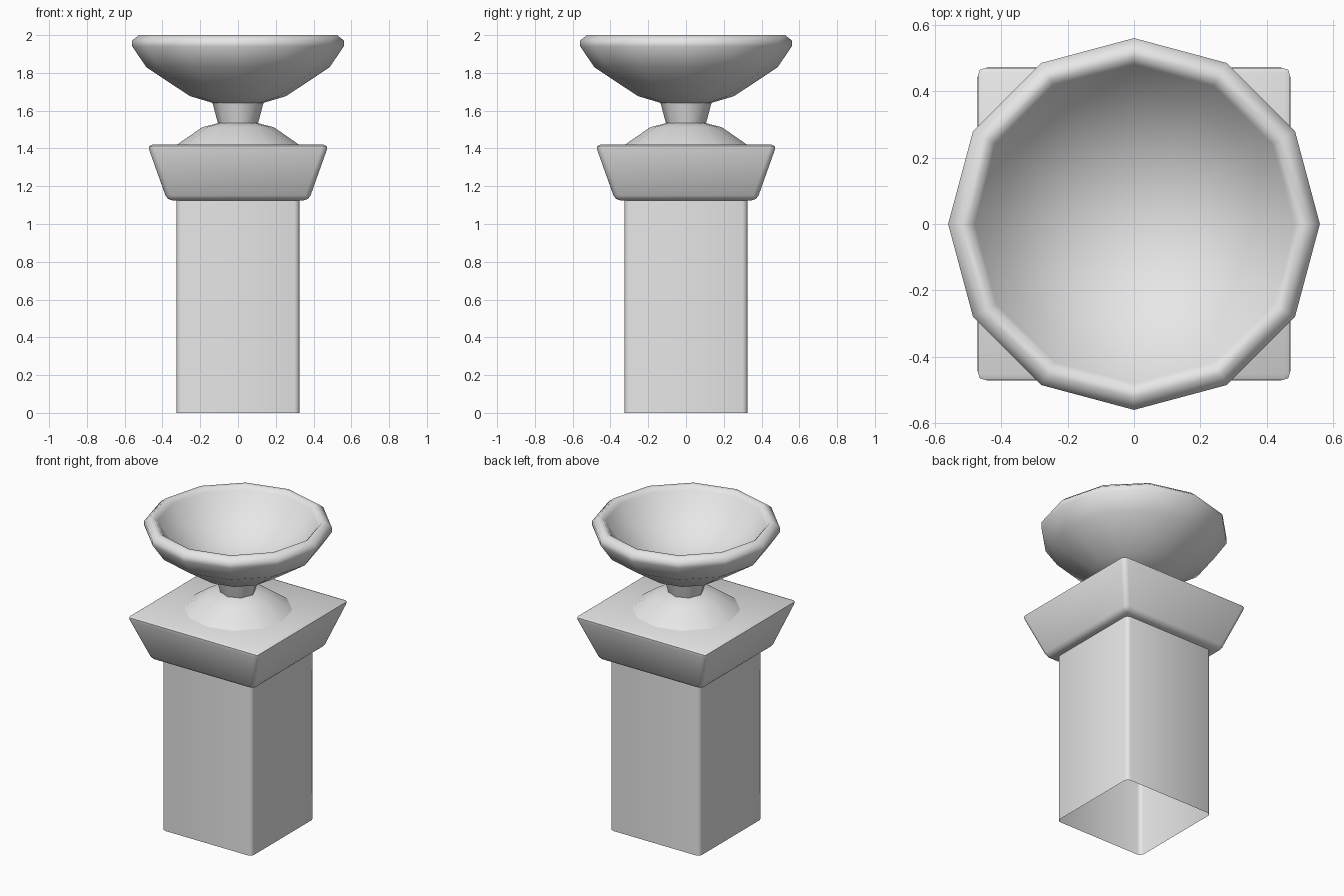
import bpy, bmesh
from math import cos, sin, pi, radians

cube = bpy.data.objects.get("Cube")
if cube:
    bpy.data.objects.remove(cube, do_unlink=True)

# One pale stone colour
stone = bpy.data.materials.new("pale_stone")
stone.use_nodes = True
colour = (0.8, 0.8, 0.8, 1)
stone.diffuse_color = colour
stone.node_tree.nodes["Principled BSDF"].inputs["Base Color"].default_value = colour


def finish(name, bm, smooth_angle):
    bmesh.ops.recalc_face_normals(bm, faces=bm.faces)
    mesh = bpy.data.meshes.new(name)
    bm.to_mesh(mesh)
    bm.free()
    mesh.materials.append(stone)
    obj = bpy.data.objects.new(name, mesh)
    bpy.context.collection.objects.link(obj)
    bpy.ops.object.select_all(action="DESELECT")
    obj.select_set(True)
    bpy.context.view_layer.objects.active = obj
    bpy.ops.object.shade_smooth_by_angle(angle=radians(smooth_angle))
    return obj


def lathe(name, profile, sides, smooth_angle=60):
    """Turn (radius, height) points around z; radius 0 makes a pole."""
    bm = bmesh.new()
    rings = []
    for r, z in profile:
        count = sides if r else 1
        rings.append([bm.verts.new((r * cos(2 * pi * i / sides),
                                    r * sin(2 * pi * i / sides), z))
                      for i in range(count)])
    for a, b in zip(rings, rings[1:]):
        for i in range(sides):
            j = (i + 1) % sides
            quad = [a[i % len(a)], a[j % len(a)], b[j % len(b)], b[i % len(b)]]
            bm.faces.new(list(dict.fromkeys(quad)))
    return finish(name, bm, smooth_angle)


def block(name, low, high, z0, z1, bevel, open_ends=False):
    """Square block, tapered from half-width low to high, with rounded edges."""
    bm = bmesh.new()
    bmesh.ops.create_cube(bm, size=2)
    for v in bm.verts:
        w = high if v.co.z > 0 else low
        v.co = (v.co.x * w, v.co.y * w, z1 if v.co.z > 0 else z0)
    edges = [e for e in bm.edges
             if not open_ends or abs(e.verts[0].co.z - e.verts[1].co.z) > 0.1]
    bmesh.ops.bevel(bm, geom=edges, offset=bevel, segments=2, profile=0.5,
                    affect="EDGES", clamp_overlap=True)
    if open_ends:
        bm.normal_update()
        ends = [f for f in bm.faces if abs(f.normal.z) > 0.9]
        bmesh.ops.delete(bm, geom=ends, context="FACES_ONLY")
    return finish(name, bm, 60)


# Hollow square pillar and flared capital
block("pillar", 0.325, 0.325, 0, 1.14, 0.025, open_ends=True)
block("capital", 0.375, 0.48, 1.125, 1.42, 0.027)

# Low dome and short neck
lathe("dome", [(0.33, 1.415), (0.19, 1.512), (0.09, 1.538), (0, 1.545)], 12)
lathe("neck", [(0.1, 1.51), (0.136, 1.645)], 8)

# Thick-walled bowl with a rounded rim, outside then inside
lathe("bowl", [(0, 1.62), (0.13, 1.64), (0.255, 1.677), (0.485, 1.83),
               (0.56, 1.94), (0.56, 1.972), (0.525, 2.0), (0.5, 1.998),
               (0.48, 1.975), (0.41, 1.87), (0.22, 1.745), (0, 1.7)], 12, 80)
